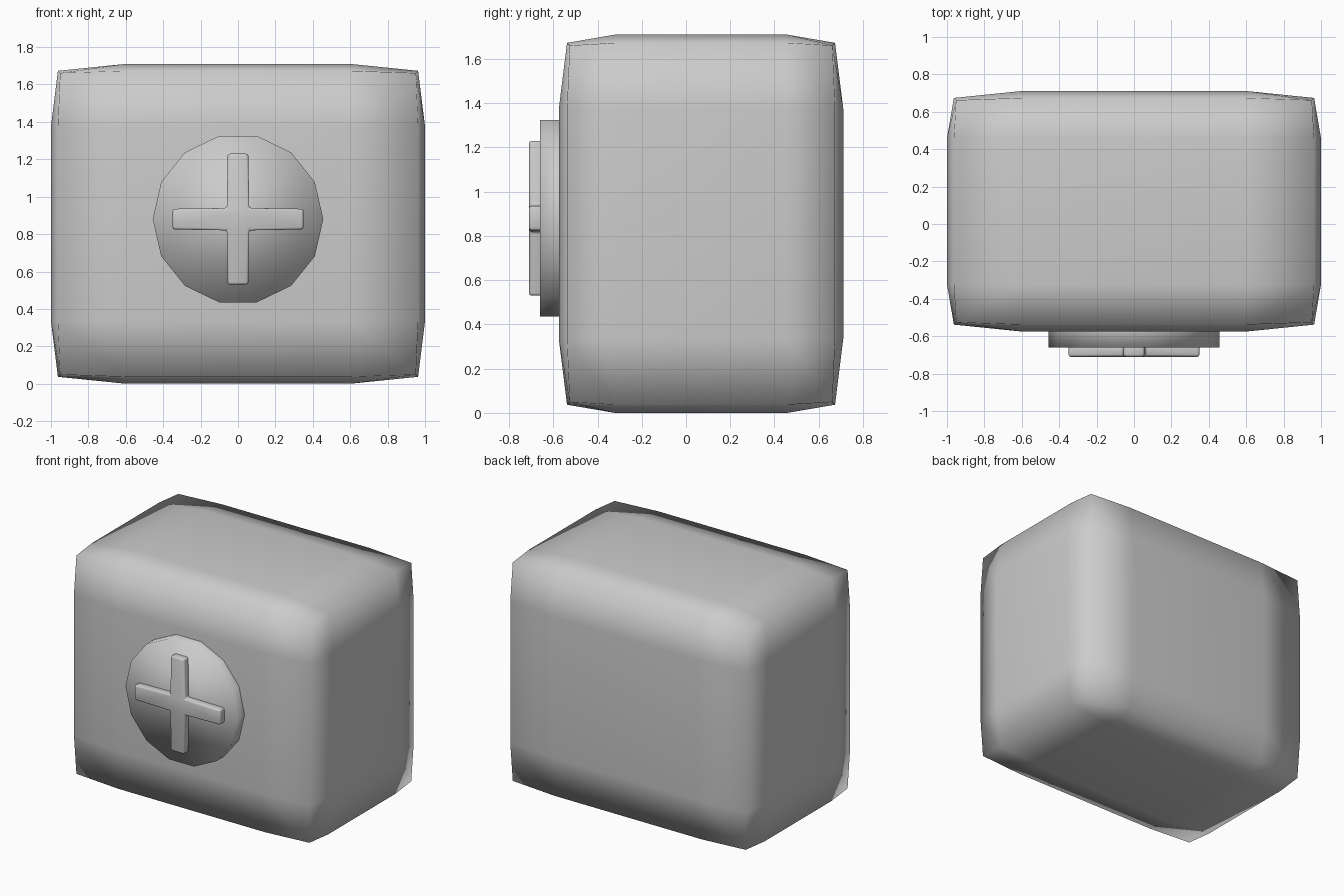
import bpy, bmesh, math
from mathutils import Matrix, Vector

cube = bpy.data.objects.get("Cube")
if cube:
    bpy.data.objects.remove(cube, do_unlink=True)

grey = bpy.data.materials.new("plain_grey")
grey.use_nodes = True
colour = (0.6, 0.6, 0.6, 1)
grey.diffuse_color = colour
grey.node_tree.nodes["Principled BSDF"].inputs["Base Color"].default_value = colour


def finish(name, bm):
    """Turn a bmesh into a smooth grey object."""
    bmesh.ops.recalc_face_normals(bm, faces=bm.faces)
    for f in bm.faces:
        f.smooth = True
    mesh = bpy.data.meshes.new(name)
    bm.to_mesh(mesh)
    bm.free()
    mesh.materials.append(grey)
    obj = bpy.data.objects.new(name, mesh)
    bpy.context.collection.objects.link(obj)
    return obj


# Body: box in thirds, with edges and corners pulled inward
CENTRE = Vector((0, 0.068, 0.855))
HALF = (1.0, 0.643, 0.855)
INNER = (0.6, 0.39, 0.52)
PULL = (0, 0, 0.037, 0.049)  # by number of box sides a vertex touches
bm = bmesh.new()
bmesh.ops.create_cube(bm, size=2)
bmesh.ops.subdivide_edges(bm, edges=bm.edges[:], cuts=2, use_grid_fill=True)
for v in bm.verts:
    outer = [abs(c) > 0.9 for c in v.co]
    pull = PULL[sum(outer)]
    v.co = CENTRE + Vector([
        math.copysign(HALF[i] - pull if outer[i] else INNER[i], v.co[i])
        for i in range(3)])
finish("body", bm)

# Round plate on the front
MID_Z = 0.88
FACE_Y = -0.66
bm = bmesh.new()
bmesh.ops.create_cone(
    bm, cap_ends=True, segments=14, radius1=0.456, radius2=0.456, depth=0.2,
    matrix=Matrix.Translation((0, FACE_Y + 0.1, MID_Z))
    @ Matrix.Rotation(math.pi / 2, 4, "X") @ Matrix.Rotation(math.pi / 2, 4, "Z"))
# Start the ring with a corner pointing sideways
finish("round_plate", bm)

# Raised cross, its arms slightly narrower at the tips
bm = bmesh.new()
outline = []
for k in range(4):
    turn = Matrix.Rotation(k * math.pi / 2, 3, "Y")
    for x, z in ((0.06, -0.06), (0.35, -0.055), (0.35, 0.055)):
        outline.append(bm.verts.new(turn @ Vector((x, 0, -z))))
face = bm.faces.new(outline)
solid = bmesh.ops.extrude_face_region(bm, geom=[face])
for v in solid["geom"]:
    if isinstance(v, bmesh.types.BMVert):
        v.co.y -= 0.07
bmesh.ops.translate(bm, verts=bm.verts, vec=(0, FACE_Y + 0.02, MID_Z))
cross = finish("raised_cross", bm)
bevel = cross.modifiers.new("soft_edges", "BEVEL")
bevel.width = 0.012
bevel.segments = 2
